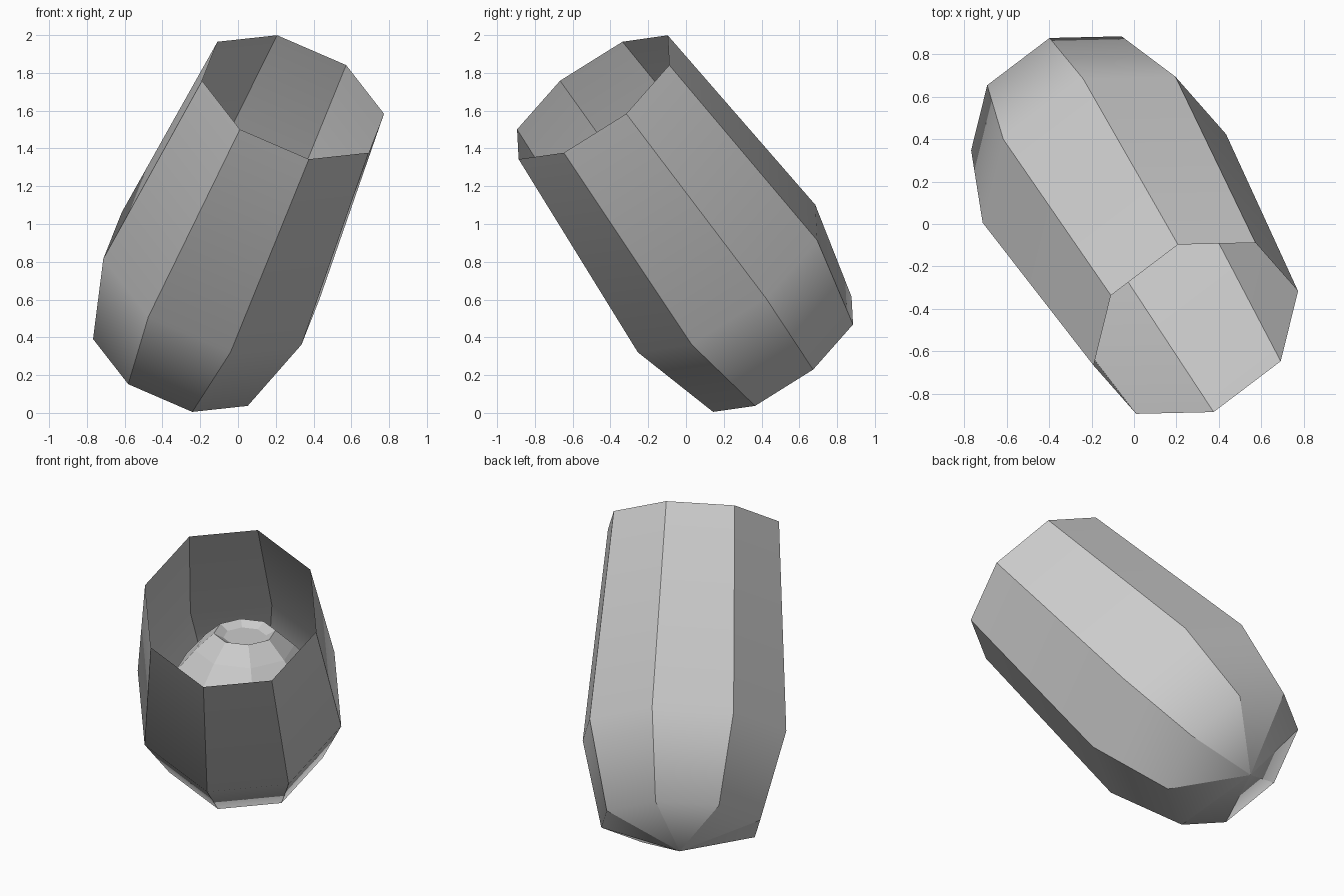
import bpy, bmesh, math
from mathutils import Vector

if "Cube" in bpy.data.objects:
    bpy.data.objects.remove(bpy.data.objects["Cube"], do_unlink=True)

grey = bpy.data.materials.new("light grey")
grey.use_nodes = True
colour = (0.6, 0.6, 0.6, 1)
grey.diffuse_color = colour
grey.node_tree.nodes["Principled BSDF"].inputs["Base Color"].default_value = colour


def lathe(name, origin, axis, start, profile, sides=8, smooth=False):
    """Turn (height, radius) pairs around a free axis; radius 0 makes a pole."""
    origin, axis = Vector(origin), Vector(axis).normalized()
    u = Vector(start)
    u = (u - axis * u.dot(axis)).normalized()
    w = axis.cross(u)
    bm = bmesh.new()
    rings = []
    for t, r in profile:
        centre = origin + axis * t
        count = sides if r > 0 else 1
        ring = []
        for i in range(count):
            a = math.tau * i / sides
            ring.append(bm.verts.new(centre + (u * math.cos(a) + w * math.sin(a)) * r))
        rings.append(ring)
    for low, high in zip(rings, rings[1:]):
        for i in range(sides):
            j = (i + 1) % sides
            corners = [low[i % len(low)], low[j % len(low)],
                       high[j % len(high)], high[i % len(high)]]
            face = bm.faces.new(list(dict.fromkeys(corners)))
            face.smooth = smooth
    # Lengthwise edges stay sharp, edges around the rings stay soft
    ring_of = {v: k for k, ring in enumerate(rings) for v in ring}
    for e in bm.edges:
        e.smooth = ring_of[e.verts[0]] == ring_of[e.verts[1]]
    mesh = bpy.data.meshes.new(name)
    bm.to_mesh(mesh)
    bm.free()
    mesh.materials.append(grey)
    obj = bpy.data.objects.new(name, mesh)
    bpy.context.collection.objects.link(obj)
    return obj


# Tilted eight-sided shell, open at the top and pointed at the bottom
lathe("shell", (-0.32, 0.51, 0.31), (0.34, -0.557, 0.757), (-0.769, 0.298, 0.565),
      [(-0.165, 0), (0, 0.483), (0.53, 0.619), (1.797, 0.52)], smooth=True)

# Upright faceted core inside, with a shallow dished top
lathe("inner_core", (-0.10, 0.21, 0), (0, 0, 1),
      (math.cos(math.radians(42)), math.sin(math.radians(42)), 0),
      [(0.42, 0), (0.45, 0.26), (0.72, 0.41), (0.90, 0.42),
       (1.05, 0.29), (1.15, 0.18), (1.12, 0.125), (1.12, 0)])
